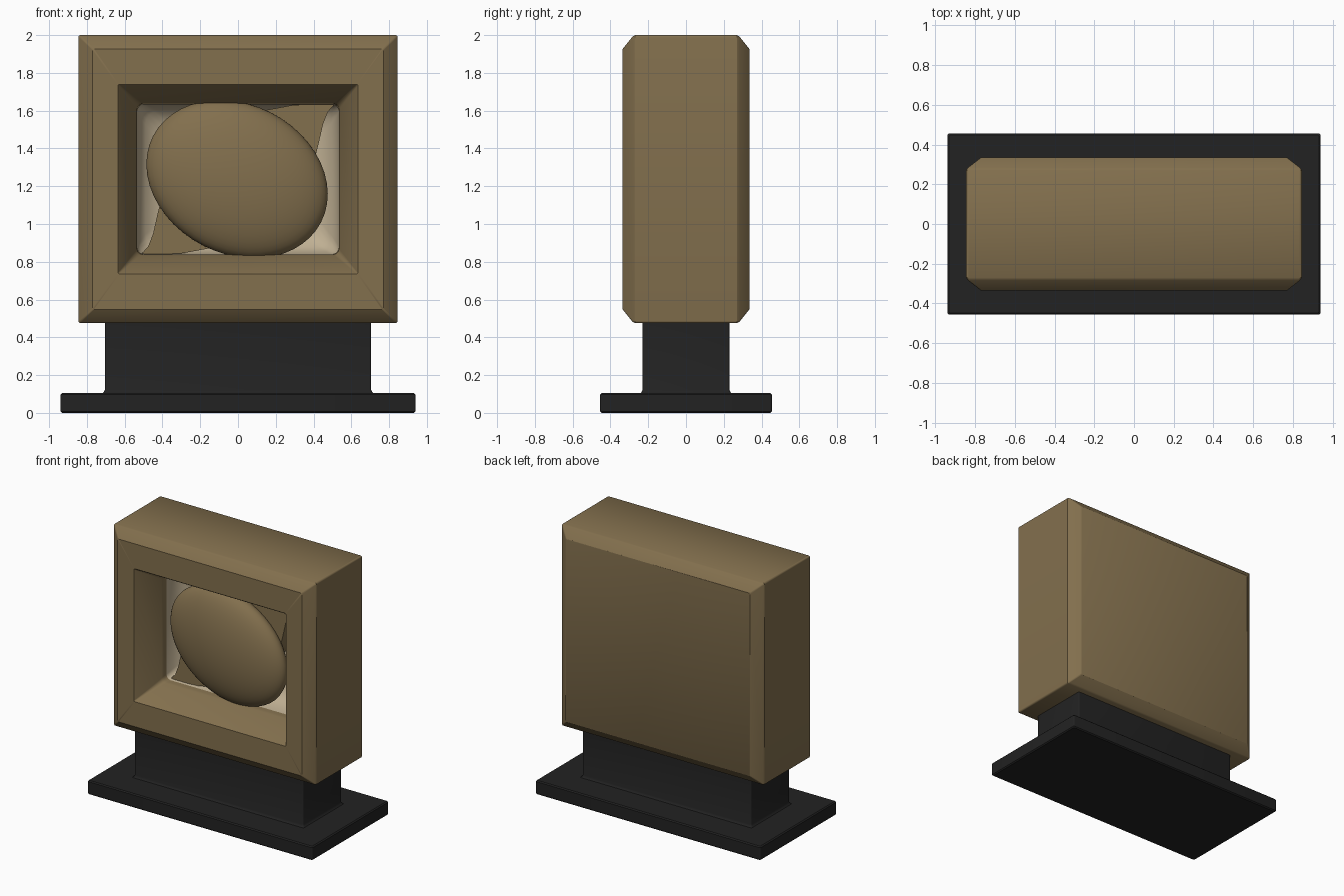
import bpy, bmesh, math
from mathutils import Matrix, Vector

if "Cube" in bpy.data.objects:
    bpy.data.objects.remove(bpy.data.objects["Cube"])

CZ = 1.2375  # height of the housing centre


def material(name, rgb):
    m = bpy.data.materials.new(name)
    m.diffuse_color = (*rgb, 1)
    m.use_nodes = True
    m.node_tree.nodes["Principled BSDF"].inputs["Base Color"].default_value = m.diffuse_color
    return m


BROWN = material("bronze brown", (0.225, 0.16, 0.075))
CREAM = material("cream", (0.52, 0.43, 0.29))
BLACK = material("black", (0.016, 0.016, 0.016))


def finish(bm, name, mat, angle=30):
    bmesh.ops.recalc_face_normals(bm, faces=bm.faces)
    me = bpy.data.meshes.new(name)
    bm.to_mesh(me)
    bm.free()
    ob = bpy.data.objects.new(name, me)
    bpy.context.collection.objects.link(ob)
    me.materials.append(mat)
    bpy.ops.object.select_all(action='DESELECT')
    ob.select_set(True)
    bpy.context.view_layer.objects.active = ob
    bpy.ops.object.shade_smooth_by_angle(angle=math.radians(angle))
    return ob


def rounded_rect(hx, hy, r, n=4):
    pts = []
    for k, (sx, sy) in enumerate([(1, 1), (-1, 1), (-1, -1), (1, -1)]):
        for i in range(n + 1):
            a = math.pi / 2 * (k + i / n)
            pts.append((sx * (hx - r) + r * math.cos(a),
                        sy * (hy - r) + r * math.sin(a)))
    return pts


def loft(name, rings, mat, place, angle=30, cap_start=True):
    """Skin rounded rectangles (half width, half height, radius, depth)."""
    bm = bmesh.new()
    loops = [[bm.verts.new(place(u, v, d)) for u, v in rounded_rect(a, b, r)]
             for a, b, r, d in rings]
    for p, q in zip(loops, loops[1:]):
        for i in range(len(p)):
            j = (i + 1) % len(p)
            bm.faces.new((p[i], p[j], q[j], q[i]))
    if cap_start:
        bm.faces.new(loops[0])
    bm.faces.new(loops[-1])
    return finish(bm, name, mat, angle)


def upright(u, v, d):
    return (u, v, d)


def facing(u, v, d):
    return (u, d, CZ + v)


# Base plate and neck
loft("base_plate", [(0.932, 0.447, 0.008, 0), (0.94, 0.455, 0.01, 0.008),
                    (0.94, 0.455, 0.01, 0.097), (0.932, 0.447, 0.008, 0.105)],
     BLACK, upright)
loft("neck", [(0.722, 0.247, 0.01, 0.10), (0.711, 0.236, 0.01, 0.109),
              (0.705, 0.23, 0.01, 0.122), (0.705, 0.23, 0.01, 0.5)],
     BLACK, upright)

# Housing: chamfered block whose skin folds into the front window
loft("housing", [(0.77, 0.69, 0.008, 0.335), (0.837, 0.755, 0.01, 0.283),
                 (0.845, 0.7625, 0.012, 0.27), (0.845, 0.7625, 0.012, -0.27),
                 (0.837, 0.755, 0.01, -0.283), (0.77, 0.69, 0.008, -0.335),
                 (0.635, 0.502, 0.008, -0.335), (0.627, 0.494, 0.008, -0.325),
                 (0.54, 0.405, 0.03, -0.14), (0.535, 0.4, 0.035, -0.12),
                 (0.535, 0.4, 0.035, 0.15)], BROWN, facing)

# Cream bowl lining the window
loft("bowl_lining", [(0.534, 0.399, 0.036, -0.09), (0.525, 0.39, 0.05, -0.02),
                     (0.49, 0.36, 0.07, 0.04), (0.42, 0.3, 0.09, 0.08),
                     (0.3, 0.2, 0.1, 0.1)], CREAM, facing, 60, False)

# Diagonal web behind the oval, same outline turned half way round
half = [(0.34, -0.02), (0.40, 0.08), (0.425, 0.18), (0.45, 0.29), (0.475, 0.355),
        (0.51, 0.395), (0.42, 0.399), (0.29, 0.392), (0.15, 0.366), (0, 0.32)]
outline = half + [(-x, -z) for x, z in half]
bm = bmesh.new()
face = bm.faces.new([bm.verts.new((x, -0.07, CZ + z)) for x, z in outline])
new = bmesh.ops.extrude_face_region(bm, geom=[face])["geom"]
bmesh.ops.translate(bm, vec=(0, 0.16, 0),
                    verts=[g for g in new if isinstance(g, bmesh.types.BMVert)])
finish(bm, "diagonal_web", BROWN)

# Tilted oval in the window
bm = bmesh.new()
place = (Matrix.Translation((-0.005, -0.1, CZ))
         @ Matrix.Rotation(math.radians(27), 4, 'Y')
         @ Matrix.Diagonal((0.5, 0.14, 0.395, 1))
         @ Matrix.Rotation(math.pi / 2, 4, 'X'))
bmesh.ops.create_uvsphere(bm, u_segments=48, v_segments=24, radius=1, matrix=place)
finish(bm, "oval_centre", BROWN, 60)
